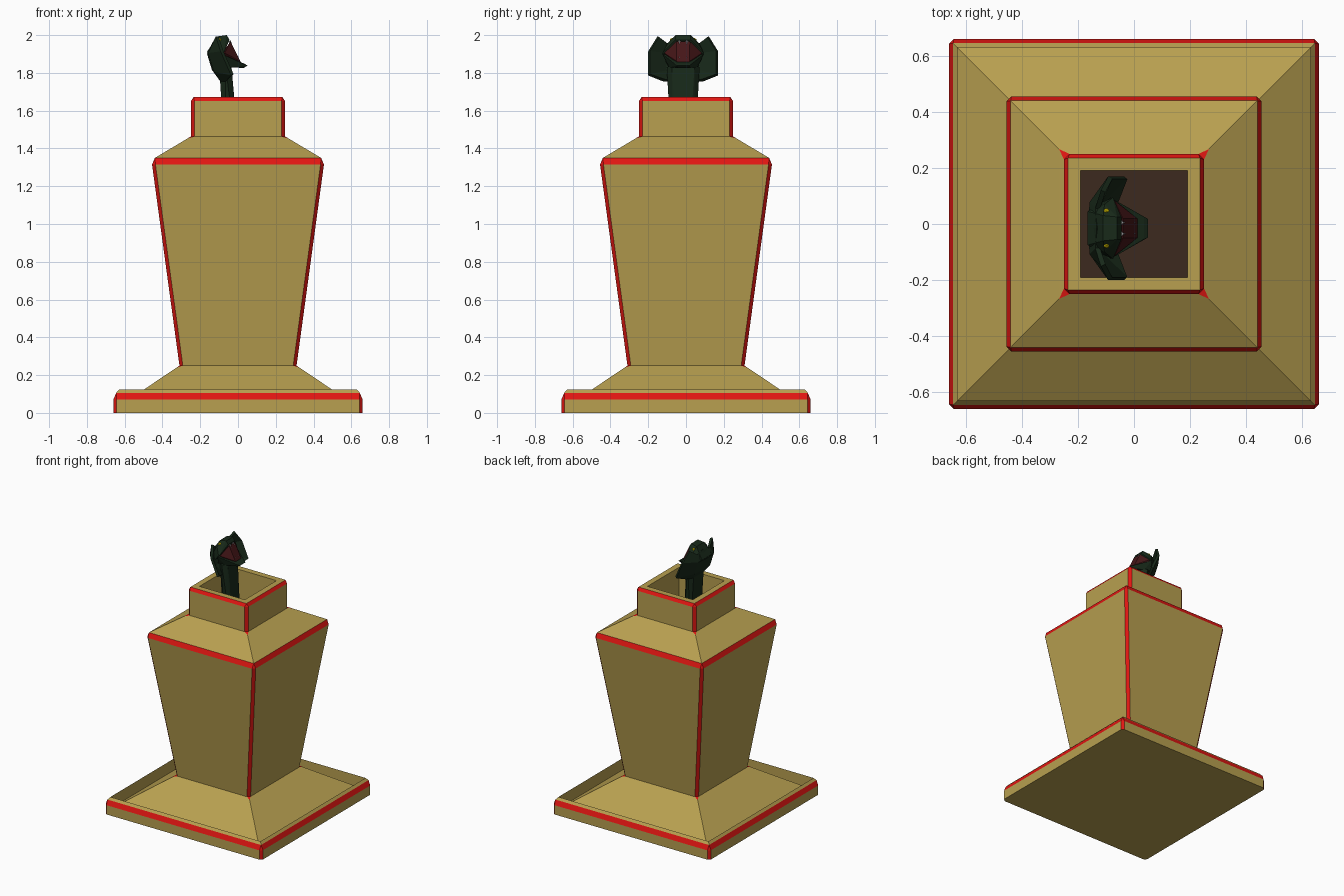
import bpy, bmesh
from mathutils import Vector

if "Cube" in bpy.data.objects:
    bpy.data.objects.remove(bpy.data.objects["Cube"])


def material(name, r, g, b):
    m = bpy.data.materials.new(name)
    m.diffuse_color = (r, g, b, 1)
    m.use_nodes = True
    m.node_tree.nodes["Principled BSDF"].inputs["Base Color"].default_value = m.diffuse_color
    return m


TAN = material("tan", .48, .35, .08)
RED = material("red", .75, .008, .006)
SOIL = material("soil", .045, .023, .013)
GREEN = material("dark_green", .009, .022, .010)
MOUTH = material("mouth", .06, .008, .009)
YELLOW = material("yellow", .7, .55, .0)
IVORY = material("ivory", .5, .5, .52)
TONGUE = material("tongue_red", .7, .04, .03)
YC = -.015  # centre plane of the snake


def finish(name, bm, *mats):
    bmesh.ops.recalc_face_normals(bm, faces=bm.faces)
    me = bpy.data.meshes.new(name)
    bm.to_mesh(me)
    bm.free()
    for m in mats:
        me.materials.append(m)
    ob = bpy.data.objects.new(name, me)
    bpy.context.collection.objects.link(ob)
    return ob


def hull(name, half, mat):
    """Convex solid from points mirrored across the snake's centre plane."""
    bm = bmesh.new()
    for x, y, z in half:
        for s in ((1, -1) if y else (1,)):
            bm.verts.new((x, YC + s * y, z))
    r = bmesh.ops.convex_hull(bm, input=bm.verts)
    bmesh.ops.delete(bm, geom=[v for v in r["geom_interior"]
                               if isinstance(v, bmesh.types.BMVert)], context="VERTS")
    return finish(name, bm, mat)


def spike(name, base, tip, radius, mat):
    base, tip = Vector(base), Vector(tip)
    d = tip - base
    bm = bmesh.new()
    bmesh.ops.create_cone(bm, cap_ends=True, segments=5, radius1=radius, radius2=0, depth=d.length)
    bm.transform(d.to_track_quat("Z", "Y").to_matrix().to_4x4())
    bmesh.ops.translate(bm, verts=bm.verts, vec=(base + tip) / 2)
    return finish(name, bm, mat)


# Pot: square rings (half width, corner cut, z, side material of the step above)
T, R = 0, 1
rings = [(.66, .018, 0, T), (.66, .018, .07, R), (.645, 0, .106, T), (.63, 0, .124, T),
         (.63, 0, .035, T), (.325, 0, .24, T), (.31, .018, .25, T), (.455, .018, 1.315, R),
         (.44, 0, 1.35, T), (.267, 0, 1.453, T), (.25, .02, 1.463, T), (.25, .02, 1.65, R),
         (.235, 0, 1.672, T), (.19, 0, 1.672, T), (.19, 0, 1.36, T)]
bm = bmesh.new()
loops = []
for h, c, z, _ in rings:
    k = h - c
    pts = [(k, -h), (h, -k), (h, k), (k, h), (-k, h), (-h, k), (-h, -k), (-k, -h)]
    if c == 0:
        four = [bm.verts.new((x, y, z)) for x, y in pts[::2]]
        loops.append([four[i // 2] for i in range(8)])
    else:
        loops.append([bm.verts.new((x, y, z)) for x, y in pts])
for (a, b, ring) in zip(loops, loops[1:], rings):
    for i in range(8):
        j = (i + 1) % 8
        vs = list(dict.fromkeys((a[i], a[j], b[j], b[i])))
        if len(vs) > 2:
            f = bm.faces.new(vs)
            f.material_index = R if i % 2 == 0 else ring[3]
bm.faces.new(loops[0][::-1])
bm.faces.new(loops[-1][::2]).material_index = 2
finish("pot", bm, TAN, RED, SOIL)

# Snake neck rising out of the soil
hull("snake_neck", [(-.07, .06, 1.36), (-.01, .06, 1.36), (-.075, .05, 1.67), (-.02, .05, 1.67),
                    (-.045, .078, 1.67), (-.1, .06, 1.84), (-.035, .06, 1.84),
                    (-.065, .087, 1.83)], GREEN)

# Hood: bent sheet with thickness
rows = [[(-.125, 0, 1.96), (-.13, .07, 1.945), (-.11, .132, 1.992)],
        [(-.155, 0, 1.90), (-.15, .09, 1.905), (-.085, .18, 1.915)],
        [(-.13, 0, 1.82), (-.12, .09, 1.81), (-.03, .18, 1.79)],
        [(-.09, 0, 1.765), (-.085, .06, 1.76), (-.06, .10, 1.76)]]
bm = bmesh.new()
grid = [[bm.verts.new((x, YC - y, z)) for x, y, z in r[:0:-1]] +
        [bm.verts.new((x, YC + y, z)) for x, y, z in r] for r in rows]
for a, b in zip(grid, grid[1:]):
    for i in range(4):
        bm.faces.new((a[i], a[i + 1], b[i + 1], b[i]))
hood = finish("snake_hood", bm, GREEN)
mod = hood.modifiers.new("thickness", "SOLIDIFY")
mod.thickness, mod.offset = .018, 0

# Head, throat and lower jaw
hull("snake_upper_head", [(-.165, .06, 1.91), (-.11, .045, 1.993), (-.06, .04, 2.0),
                          (-.045, .04, 1.975), (-.105, .085, 1.955), (-.075, .11, 1.905),
                          (-.12, .09, 1.86)], GREEN)
hull("snake_lower_jaw", [(-.085, .11, 1.9), (-.1, .08, 1.835), (.035, .037, 1.848),
                         (.05, .033, 1.838), (.03, .03, 1.826), (-.05, .07, 1.83)], GREEN)
hull("mouth_lining", [(-.04, .035, 1.967), (-.07, .1, 1.905), (-.1, .08, 1.88),
                      (.012, .034, 1.862), (-.06, .05, 1.895), (.012, .03, 1.85)], MOUTH)

# Fangs, eyes and forked tongue
for s, side in ((1, "left"), (-1, "right")):
    y = YC + s * .02
    spike("upper_fang_" + side, (-.046, y, 1.968), (-.012, y, 1.895), .008, IVORY)
    spike("lower_fang_" + side, (.008, y, 1.85), (.0, y, 1.89), .007, IVORY)
    spike("tongue_fork_" + side, (-.035, YC + s * .003, 1.893),
          (.0, YC + s * .014, 1.885), .007, TONGUE)
    bm = bmesh.new()
    bmesh.ops.create_icosphere(bm, subdivisions=1, radius=.012)
    bmesh.ops.translate(bm, verts=bm.verts, vec=(-.098, YC + s * .06, 1.973))
    finish("eye_" + side, bm, YELLOW)
